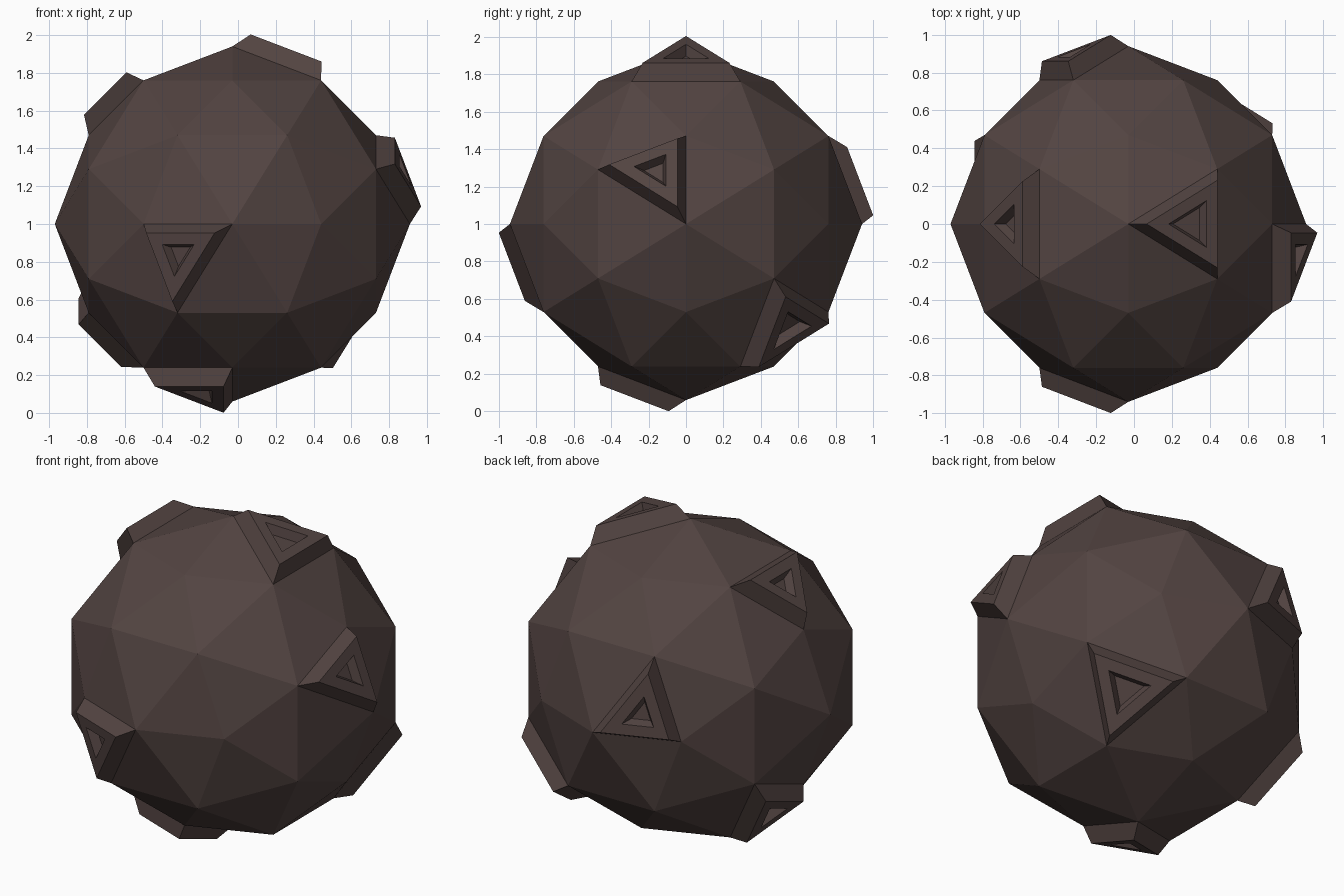
import bpy
import bmesh
from mathutils import Vector

RADIUS = 0.94
CENTRE = Vector((-0.03, 0, 1))
PHI = (1 + 5 ** 0.5) / 2

cube = bpy.data.objects.get("Cube")
if cube:
    bpy.data.objects.remove(cube)

shell = bpy.data.materials.new("dark_brown")
shell.use_nodes = True
colour = (0.085, 0.057, 0.053, 1)
shell.diffuse_color = colour
bsdf = next(n for n in shell.node_tree.nodes if n.type == "BSDF_PRINCIPLED")
bsdf.inputs["Base Color"].default_value = colour
bsdf.inputs["Roughness"].default_value = 0.8


def add_object(name, bm):
    mesh = bpy.data.meshes.new(name)
    bm.to_mesh(mesh)
    mesh.materials.append(shell)
    obj = bpy.data.objects.new(name, mesh)
    obj.location = CENTRE
    bpy.context.collection.objects.link(obj)
    return obj


# Faceted ball: icosahedron corners plus edge midpoints pushed out to the radius
corners = []
for a in (-0.5, 0.5):
    for b in (-PHI / 2, PHI / 2):
        corners += [Vector((0, a, b)), Vector((a, b, 0)), Vector((b, 0, a))]
points = list(corners)
for i, p in enumerate(corners):
    points += [(p + q).normalized() for q in corners[i + 1:] if (p - q).length < 1.1]

body = bmesh.new()
for p in points:
    body.verts.new(p * RADIUS)
bmesh.ops.convex_hull(body, input=body.verts)
bmesh.ops.recalc_face_normals(body, faces=body.faces)
add_object("faceted_body", body)


# Raised triangular panels with a sunken triangle in the middle
def add_panel(name, direction):
    target = Vector(direction).normalized()
    face = max(body.faces, key=lambda f: f.calc_center_median().normalized().dot(target))
    bm = bmesh.new()
    top = bm.faces.new([bm.verts.new(v.co) for v in face.verts])
    bm.normal_update()
    # bevelled side, flat rim, recess wall
    for thickness, depth in ((0.034, 0.094), (0.062, 0), (0.022, -0.05)):
        bmesh.ops.inset_individual(bm, faces=[top], thickness=thickness,
                                   depth=depth, use_even_offset=True)
        bm.normal_update()
    add_object(name, bm)
    bm.free()


panels = {
    "front_panel": (-0.27, -0.87, -0.17),
    "back_panel": (-0.27, 0.87, 0.17),
    "left_panel": (0.87, -0.17, 0.27),
    "top_panel": (0.33, 0, 0.87),
    "upper_right_panel": (-0.6, 0, 0.71),
    "bottom_front_panel": (-0.17, -0.27, -0.87),
    "lower_back_left_panel": (0.54, 0.54, -0.54),
    "lower_back_right_panel": (-0.71, 0.27, -0.54),
}
for name, direction in panels.items():
    add_panel(name, direction)
body.free()
